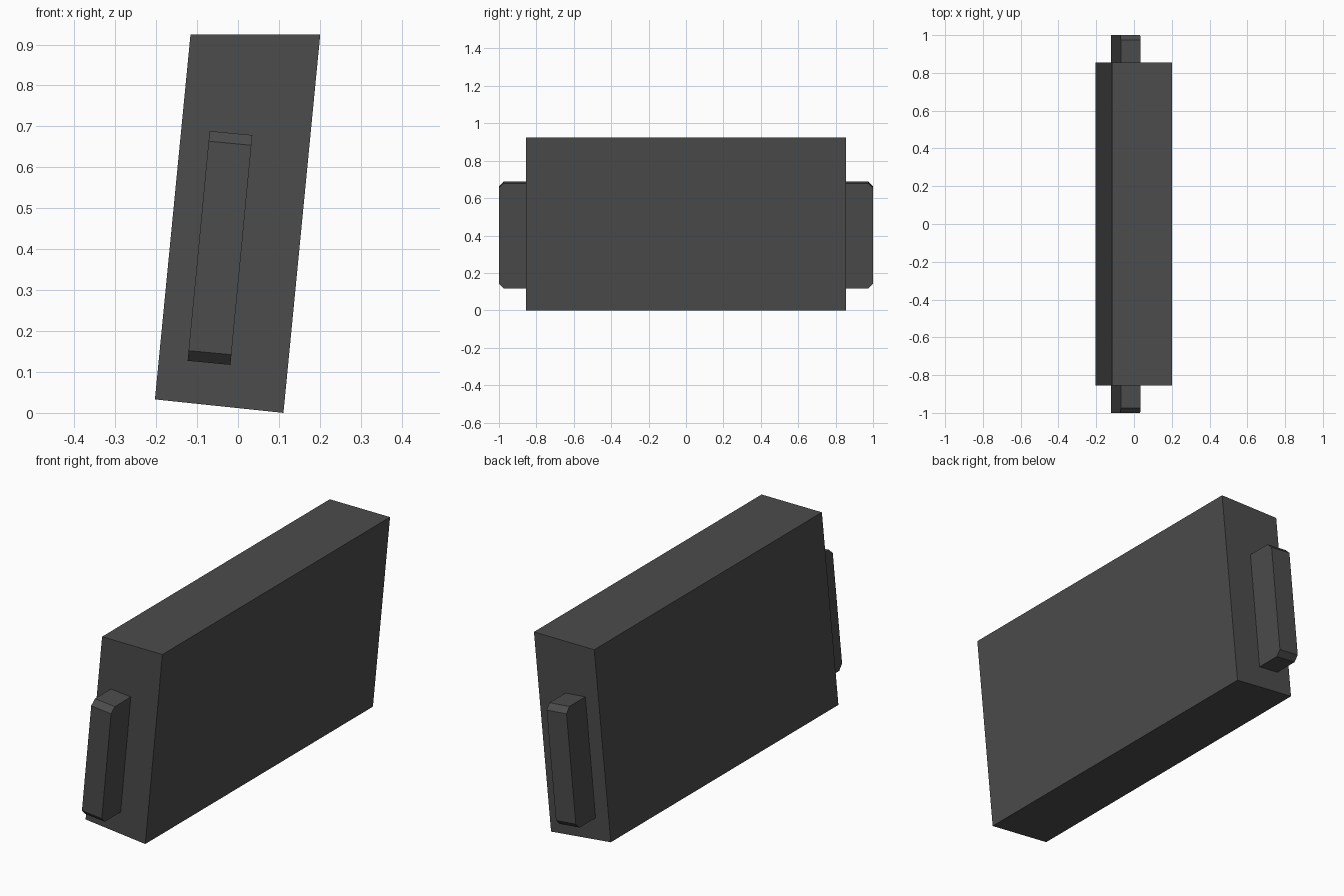
import bpy
import bmesh
from mathutils import Vector

if "Cube" in bpy.data.objects:
    bpy.data.objects.remove(bpy.data.objects["Cube"])

grey = bpy.data.materials.new("dark_grey")
grey.diffuse_color = (0.072, 0.072, 0.072, 1)
grey.use_nodes = True
grey.node_tree.nodes["Principled BSDF"].inputs["Base Color"].default_value = grey.diffuse_color


def prism(name, profile, offset):
    """Extrude a flat outline along the offset vector."""
    bm = bmesh.new()
    face = bm.faces.new([bm.verts.new(p) for p in profile])
    ext = bmesh.ops.extrude_face_region(bm, geom=[face], use_keep_orig=True)
    moved = [g for g in ext["geom"] if isinstance(g, bmesh.types.BMVert)]
    bmesh.ops.translate(bm, verts=moved, vec=offset)
    bmesh.ops.recalc_face_normals(bm, faces=bm.faces)
    mesh = bpy.data.meshes.new(name)
    bm.to_mesh(mesh)
    bm.free()
    mesh.materials.append(grey)
    obj = bpy.data.objects.new(name, mesh)
    bpy.context.collection.objects.link(obj)
    return obj


# Leaning slab with a level top
half = 0.855
outline = [(-0.203, 0.033), (0.111, 0.0), (0.201, 0.925), (-0.116, 0.925)]
prism("body", [(x, -half, z) for x, z in outline], (0, 2 * half, 0))

# Leaning end tabs with chamfered outer corners
centre = Vector((-0.044, 0, 0.403))
up = Vector((0.095, 0, 0.9955))
across = Vector((0.9955, 0, -0.095))
width, h, c = 0.105, 0.282, 0.025
tab = [(half, -h), (1 - c, -h), (1, -h + c), (1, h - c), (1 - c, h), (half, h)]
for name, side in (("front_tab", -1), ("back_tab", 1)):
    pts = [centre - across * width / 2 + up * t + Vector((0, side * y, 0))
           for y, t in tab]
    prism(name, pts, across * width)
